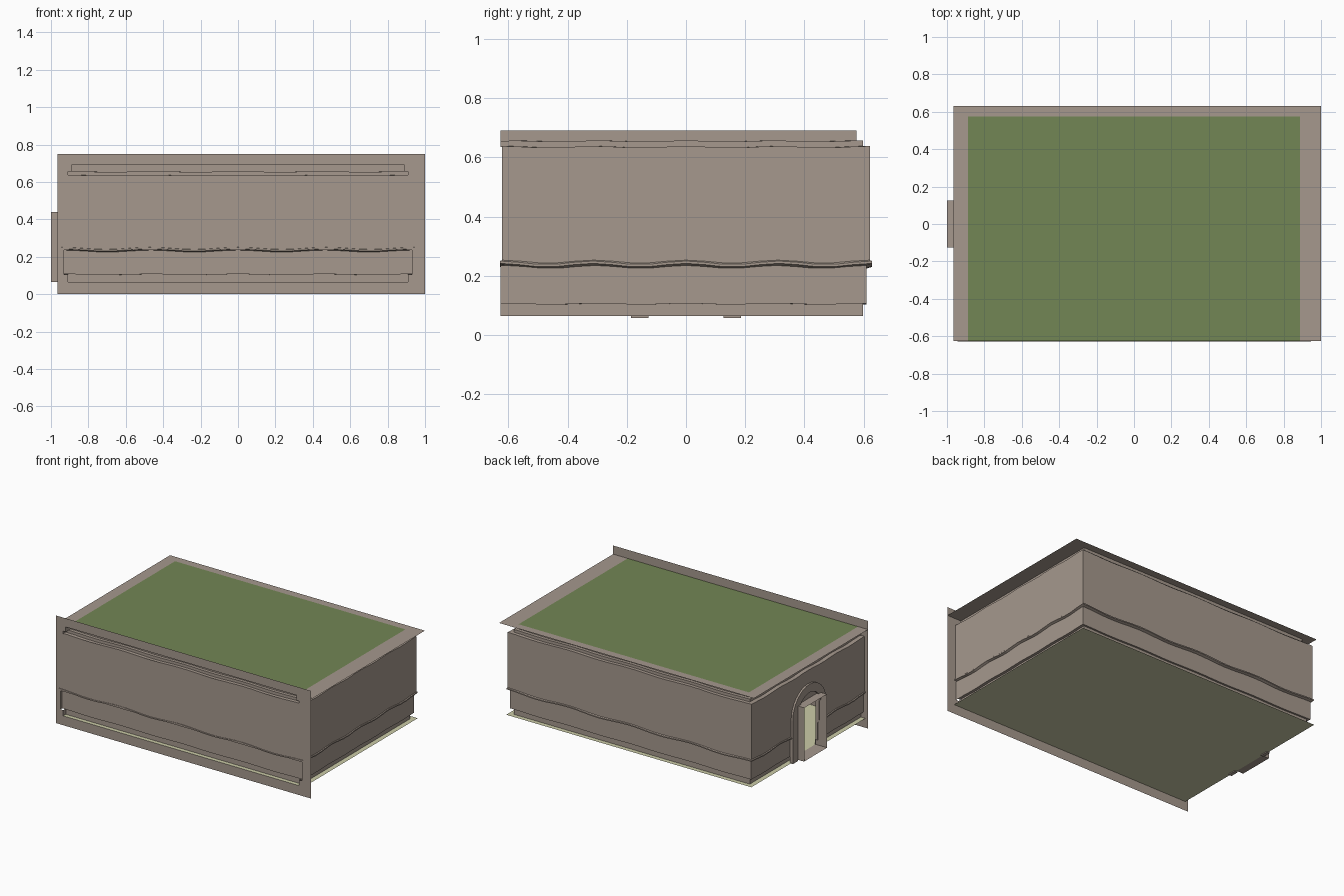
import bpy, math

cube = bpy.data.objects.get("Cube")
if cube:
    bpy.data.objects.remove(cube, do_unlink=True)


def material(name, rgb):
    m = bpy.data.materials.new(name)
    m.use_nodes = True
    col = tuple((c / 255) ** 2.2 for c in rgb) + (1,)
    m.diffuse_color = col
    m.node_tree.nodes["Principled BSDF"].inputs["Base Color"].default_value = col
    return m


STONE = material("warm grey stone", (164, 151, 140))
GRASS = material("grass green", (114, 133, 85))
CREAM = material("pale cream", (202, 203, 166))


def make(name, verts, faces, mat):
    me = bpy.data.meshes.new(name)
    me.from_pydata(verts, [], faces)
    me.materials.append(mat)
    me.validate()
    ob = bpy.data.objects.new(name, me)
    bpy.context.collection.objects.link(ob)
    return ob


def sheet(name, rects, place, mat):
    """Flat sheet made of rectangles (u0, v0, u1, v1); place maps u, v to space."""
    verts, faces = [], []
    for u0, v0, u1, v1 in rects:
        n = len(verts)
        verts += [place(u, v) for u, v in ((u0, v0), (u1, v0), (u1, v1), (u0, v1))]
        faces.append((n, n + 1, n + 2, n + 3))
    return make(name, verts, faces, mat)


LEFT, RIGHT, FRONT, BACK = -0.965, 1.0, -0.626, 0.63
FLOOR, ROOF, TOP = 0.065, 0.69, 0.75

# Stepped wall tiers: half width, half depth, height, waviness
TIERS = [
    (.91, .597, FLOOR, 0), (.91, .597, .105, .002),
    (.93, .61, .105, .002), (.93, .61, .23, .005),
    (.945, .628, .236, .006), (.945, .628, .244, .006),
    (.94, .621, .248, .005), (.94, .621, .44, 0), (.94, .621, .635, .003),
    (.91, .597, .635, .003), (.91, .597, .655, .002),
    (.89, .575, .655, .002), (.89, .575, ROOF, 0),
]


def loop_points(hx, hy, z, wave):
    """Rectangular loop with a gently waving height."""
    nx, ny = 32, 20
    pts = [(-1 + 2 * i / nx, -1) for i in range(nx)]
    pts += [(1, -1 + 2 * i / ny) for i in range(ny)]
    pts += [(1 - 2 * i / nx, 1) for i in range(nx)]
    pts += [(-1, 1 - 2 * i / ny) for i in range(ny)]
    return [(u * hx, v * hy,
             z + wave * math.cos(4 * math.pi * (u if abs(v) == 1 else v)))
            for u, v in pts]


# Hollow building shell, with the doorway left open in the right wall
verts = [p for tier in TIERS for p in loop_points(*tier)]
count = len(verts) // len(TIERS)
faces = []
for t in range(len(TIERS) - 1):
    for i in range(count):
        j = (i + 1) % count
        f = (t * count + i, t * count + j, (t + 1) * count + j, (t + 1) * count + i)
        cx, cy, cz = (sum(verts[k][a] for k in f) / 4 for a in range(3))
        if not (cx < -.87 and abs(cy) < .125 and cz < .42):
            faces.append(f)
make("stepped_walls", verts, faces, STONE)

# Side walls carried forward to the front panel at the recessed tiers
returns = [(.91, FLOOR, .105), (.93, .105, .235), (.91, .635, .655), (.89, .655, ROOF)]
for side, label in ((-1, "right"), (1, "left")):
    for k, (hx, z0, z1) in enumerate(returns):
        sheet(f"{label}_wall_return_{k}", [(FRONT, z0, -.57, z1)],
              lambda y, z, x=side * hx: (x, y, z), STONE)

# Front panel, open at the recessed tiers
rows = [(0, FLOOR, 0)] + [(z0, z1, hx) for hx, z0, z1 in returns[:2]]
rows += [(.235, .635, 0)] + [(z0, z1, hx) for hx, z0, z1 in returns[2:]]
rows += [(ROOF, TOP, 0)]
panel = []
for z0, z1, hx in rows:
    if hx:
        panel += [(LEFT, z0, -hx, z1), (hx, z0, RIGHT, z1)]
    else:
        panel.append((LEFT, z0, RIGHT, z1))
sheet("front_panel", panel, lambda x, z: (x, FRONT, z), STONE)

# Roof: green field inside a stone border
flat_roof = lambda x, y: (x, y, ROOF)
GX, GY = .888, .575
sheet("green_roof", [(-GX, FRONT, GX, GY)], flat_roof, GRASS)
sheet("roof_border", [(LEFT, FRONT, -GX, BACK), (GX, FRONT, RIGHT, BACK),
                      (-GX, GY, GX, BACK)], flat_roof, STONE)

# Ground slab seen inside and around the walls
sheet("floor", [(-.945, FRONT, .945, BACK)], lambda x, y: (x, y, FLOOR), CREAM)

# Door porch: two cheeks, a flat cover and a sill
for y, label in ((-.125, "right"), (.125, "left")):
    sheet(f"porch_cheek_{label}", [(-1, FLOOR, -.91, .44)],
          lambda x, z, y=y: (x, y, z), STONE)
for z, label in ((.44, "cover"), (FLOOR + .002, "sill")):
    sheet(f"porch_{label}", [(-1, -.125, -.91, .125)],
          lambda x, y, z=z: (x, y, z), STONE)

# Arched door surround: an inner and outer outline joined into a solid band
SPRING, STEPS = .36, 16


def arch(r, x):
    pts = [(x, r, .058)]
    for i in range(STEPS + 1):
        a = math.pi * i / STEPS
        pts.append((x, r * math.cos(a), SPRING + r * math.sin(a)))
    return pts + [(x, -r, .058)]


outlines = [arch(.127, -.93), arch(.185, -.93), arch(.185, -.953), arch(.127, -.953)]
n = len(outlines[0])
verts = [p for o in outlines for p in o]
faces = [(a * n + i, a * n + i + 1, (a + 1) % 4 * n + i + 1, (a + 1) % 4 * n + i)
         for a in range(4) for i in range(n - 1)]
faces += [(0, n, 2 * n, 3 * n), (n - 1, 4 * n - 1, 3 * n - 1, 2 * n - 1)]
make("door_arch", verts, faces, STONE)
